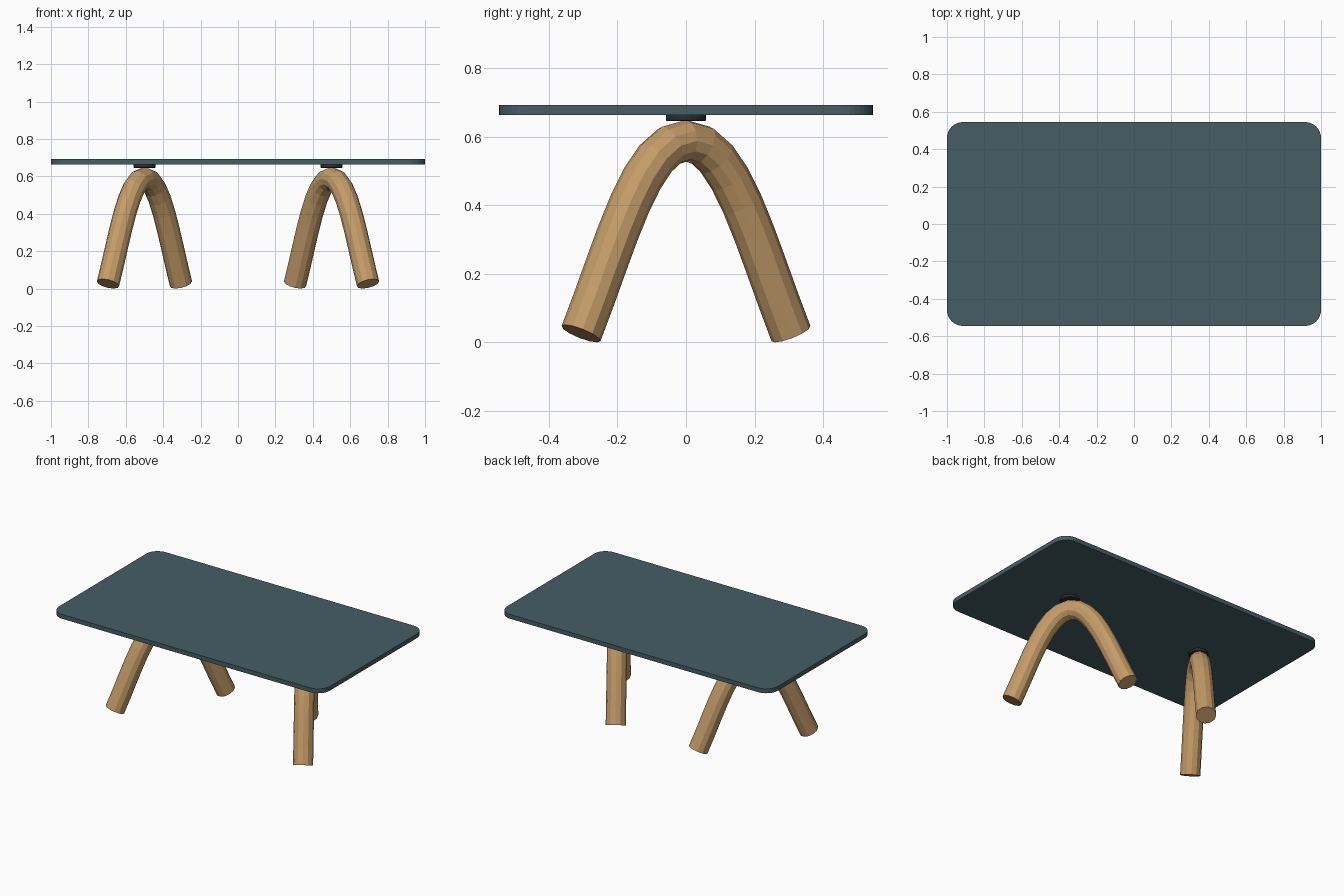
import bpy, bmesh, math
from mathutils import Vector

if "Cube" in bpy.data.objects:
    bpy.data.objects.remove(bpy.data.objects["Cube"])


def material(name, rgb):
    m = bpy.data.materials.new(name)
    m.diffuse_color = (*rgb, 1)
    m.use_nodes = True
    m.node_tree.nodes["Principled BSDF"].inputs["Base Color"].default_value = m.diffuse_color
    return m


slate = material("slate", (0.06, 0.11, 0.13))
wood = material("wood", (0.55, 0.33, 0.14))
dark = material("dark", (0.022, 0.025, 0.03))


def mesh_object(name, bm, mat):
    me = bpy.data.meshes.new(name)
    bmesh.ops.recalc_face_normals(bm, faces=bm.faces)
    bm.to_mesh(me)
    bm.free()
    me.materials.append(mat)
    ob = bpy.data.objects.new(name, me)
    bpy.context.collection.objects.link(ob)
    return ob


# Tabletop: box with rounded vertical corners
bm = bmesh.new()
bmesh.ops.create_cube(bm, size=1)
for v in bm.verts:
    v.co = Vector((v.co.x * 2, v.co.y * 1.09, 0.678 + v.co.z * 0.029))
uprights = [e for e in bm.edges if abs(e.verts[0].co.z - e.verts[1].co.z) > 0.01]
bmesh.ops.bevel(bm, geom=uprights, offset=0.085, segments=8, profile=0.5, affect='EDGES')
mesh_object("tabletop", bm, slate)


# Mounting disc between arch and top
def mounting_disc(name, x):
    bm = bmesh.new()
    bmesh.ops.create_cone(bm, cap_ends=True, segments=24, radius1=0.059, radius2=0.059, depth=0.019)
    rims = [e for e in bm.edges if abs(e.verts[0].co.z - e.verts[1].co.z) < 0.001]
    bmesh.ops.bevel(bm, geom=rims, offset=0.005, segments=2, profile=0.5, affect='EDGES')
    bmesh.ops.translate(bm, verts=bm.verts, vec=(x, 0, 0.655))
    mesh_object(name, bm, dark)


# Arched leg: round tube bent in a vertical plane, front foot splayed outward
def arch_leg(name, side):
    along = Vector((side * 0.195, -0.306, 0)).normalized()

    def pt(s, z):
        return Vector((side * 0.5, 0, z)) + along * s

    foot, foot_z, apex_z = 0.363, 0.026, 0.588
    hs, hz = foot - 0.12, foot_z + 0.258
    cu = bpy.data.curves.new(name, 'CURVE')
    cu.dimensions = '3D'
    cu.resolution_u = 8
    cu.bevel_depth = 0.061
    cu.bevel_resolution = 4
    cu.use_fill_caps = True
    sp = cu.splines.new('BEZIER')
    sp.use_smooth = False
    sp.bezier_points.add(2)
    knots = [((-foot, foot_z), (-foot - 0.05, foot_z - 0.1), (-hs, hz)),
             ((0, apex_z), (-0.155, apex_z), (0.155, apex_z)),
             ((foot, foot_z), (hs, hz), (foot + 0.05, foot_z - 0.1))]
    for p, (co, left, right) in zip(sp.bezier_points, knots):
        p.handle_left_type = p.handle_right_type = 'FREE'
        p.co, p.handle_left, p.handle_right = pt(*co), pt(*left), pt(*right)
    cu.materials.append(wood)
    ob = bpy.data.objects.new(name, cu)
    bpy.context.collection.objects.link(ob)
    bpy.ops.object.select_all(action='DESELECT')
    ob.select_set(True)
    bpy.context.view_layer.objects.active = ob
    bpy.ops.object.convert(target='MESH')


for label, side in (("left", -1), ("right", 1)):
    mounting_disc(label + "_mounting_disc", side * 0.5)
    arch_leg(label + "_arch_leg", side)
